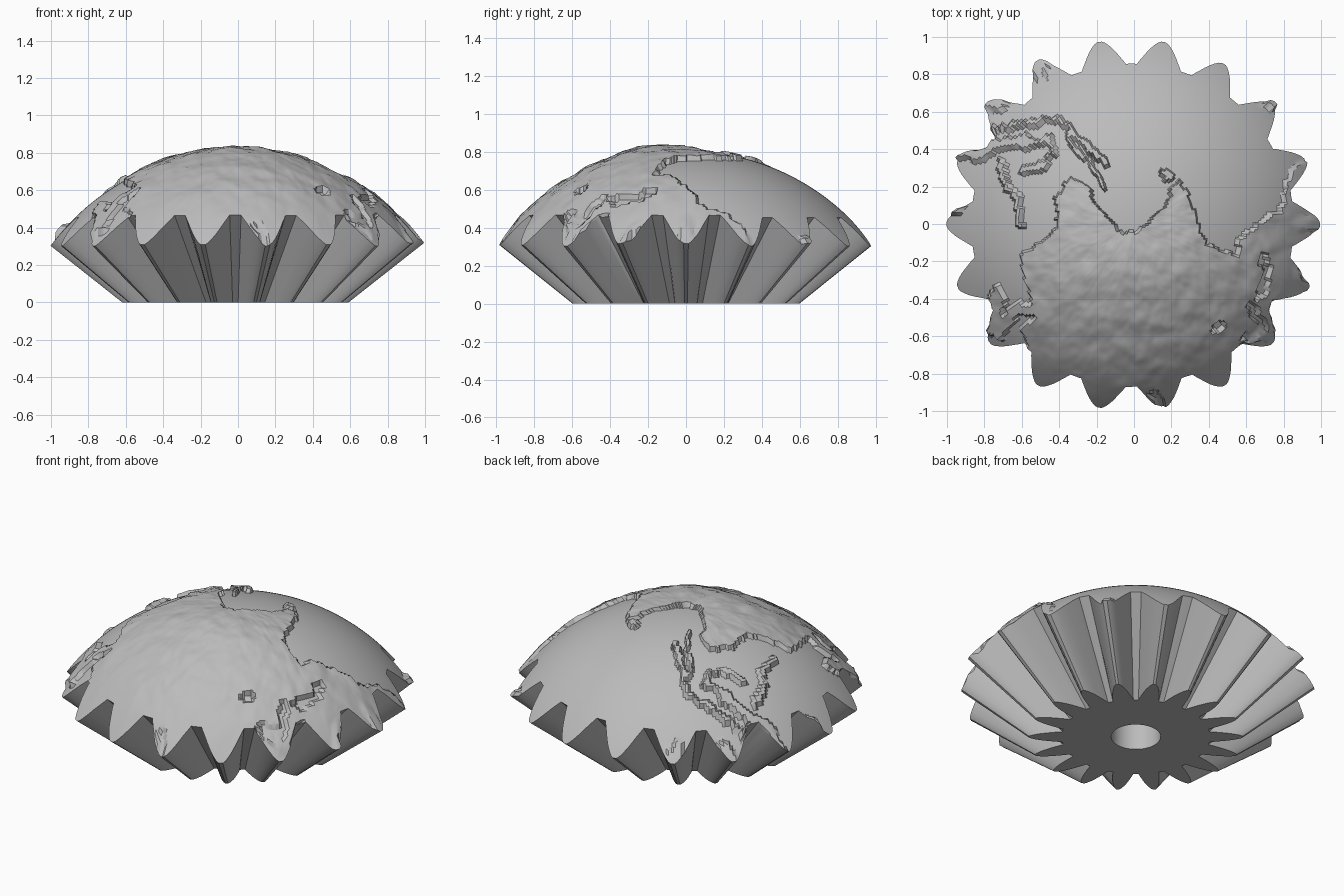
import bpy
import bmesh
import math
from mathutils import Vector, noise
from mathutils.geometry import intersect_point_line

default_cube = bpy.data.objects.get("Cube")
if default_cube:
    bpy.data.objects.remove(default_cube, do_unlink=True)

TEETH = 18
SPHERE_RADIUS = 1.224
AXIS_X = -0.014
SPHERE_CENTRE = Vector((AXIS_X, 0, -0.42))
ROOT, TIP = 0.857, 0.988           # tooth radii at the dome rim
BASE_ROOT, BASE_TIP = 0.42, 0.605  # tooth radii at the flat base
BORE_RADIUS, BORE_DEPTH = 0.14, 0.35
INNER_RINGS, TOOTH_RINGS = 56, 8

# Half of one tooth: degrees from its centre line, height from root to tip
half_tooth = [(0, 1), (.7, 1), (1.6, .94), (2.6, .83), (3.8, .67), (5, .48),
              (6.2, .28), (7.2, .13), (8, 0), (9, 0), (10, 0)]

# Mainland coast, going round the dome
mainland = [(-.52, -1.1), (-.57, -.66), (-.6, -.57), (-.5, -.45), (-.58, -.33),
            (-.6, -.16), (-.5, -.1), (-.4, -.02), (-.42, .14), (-.34, .24),
            (-.25, .2), (-.2, .11), (-.06, -.05), (.02, -.04), (.15, .08),
            (.24, .25), (.33, .05), (.39, -.11), (.55, -.17), (.55, -.08),
            (.63, -.02), (.72, .05), (.8, .1), (.8, .2), (.88, .34),
            (1.1, .3), (1.1, -.1), (.9, -.1), (.88, -.3), (1, -.36),
            (.72, -.42), (.75, -.6), (.55, -.64), (.5, -1.1)]

# Island chains: half width, then the path they follow
islands = [
    (.016, [(-.75, .5), (-.6, .53), (-.4, .56), (-.3, .46), (-.15, .32)]),
    (.013, [(-.35, .48), (-.32, .4), (-.24, .34), (-.16, .2)]),
    (.025, [(-.97, .37), (-.82, .36), (-.72, .42), (-.58, .45)]),
    (.02, [(-.6, .42), (-.44, .45), (-.43, .38), (-.52, .28), (-.58, .3)]),
    (.018, [(-.71, .33), (-.68, .2), (-.62, .15), (-.61, 0)]),
    (.035, [(-.72, -.36), (-.73, -.58), (-.62, -.45), (-.5, -.45)]),
    (.04, [(-.5, .87), (-.5, .8)]),
    (.04, [(-.8, .66), (-.72, .64)]),
    (.02, [(.16, .28), (.19, .25)]),
    (.02, [(-.95, .08), (-.93, .07)]),
    (.02, [(.73, .64), (.76, .65)]),
    (.02, [(.86, -.26), (.91, -.34)]),
    (.04, [(.9, 0), (1, 0)]),
]
# Inland seas, cut down to the dome
seas = [
    (.02, [(.68, -.17), (.7, -.28), (.66, -.38)]),
    (.025, [(.62, -.44), (.68, -.55), (.6, -.6)]),
    (.025, [(.43, -.56), (.45, -.54)]),
    (.02, [(.1, -.9), (.16, -.98)]),
]


def inside(p, outline):
    """Even-odd test of a point against an outline."""
    odd = False
    for (ax, ay), (bx, by) in zip(outline, outline[1:] + outline[:1]):
        if (ay > p.y) != (by > p.y) and p.x < ax + (p.y - ay) * (bx - ax) / (by - ay):
            odd = not odd
    return odd


def near(p, chains):
    """True where a point lies within the half width of any chain."""
    for width, path in chains:
        for a, b in zip(path, path[1:]):
            a, b = Vector(a), Vector(b)
            foot, t = intersect_point_line(p, a, b)
            foot = a.lerp(b, min(max(t, 0), 1))
            if (p - foot).length < width:
                return True
    return False


def relief(x, y):
    """Height of the land above the dome."""
    here = Vector((x, y, 0))
    wobble = noise.noise_vector(here * 22) * .02
    p = Vector((x + wobble.x, y + wobble.y))
    rough = noise.fractal(here * 9, 1, 2, 4)
    if near(p, seas):
        return 0
    if near(p, islands):
        return .024 + .008 * rough
    if not inside(p, mainland):
        return 0
    rim = min(1, max(0, (1 - here.length) / .3))
    peaks = math.exp(-((x - .05) ** 2 / .15 + (y + .25) ** 2 / .04))
    return max(.004, .01 + .014 * rim + .02 * peaks + .009 * rough * rim)


def on_dome(radius, angle):
    """Point on the dome, pushed out along its normal by the relief."""
    x, y = radius * math.cos(angle), radius * math.sin(angle)
    normal = Vector((x, y, math.sqrt(SPHERE_RADIUS ** 2 - radius ** 2))) / SPHERE_RADIUS
    return SPHERE_CENTRE + normal * (SPHERE_RADIUS + relief(x + AXIS_X, y))


def flat_ring(bm, radii, angles, z):
    return [bm.verts.new((AXIS_X + r * math.cos(a), r * math.sin(a), z))
            for r, a in zip(radii, angles)]


def bridge(bm, lower, upper):
    for i in range(len(lower)):
        j = (i + 1) % len(lower)
        bm.faces.new((lower[i], lower[j], upper[j], upper[i]))


# Tooth outline all round the gear
tooth = [(-d, h) for d, h in reversed(half_tooth[1:])] + half_tooth[:-1]
angles, heights = [], []
for k in range(TEETH):
    for d, h in tooth:
        angles.append(math.radians(k * 360 / TEETH + d))
        heights.append(h)

bm = bmesh.new()
count = len(angles)

# Base with its blind bore
bore_top = flat_ring(bm, [BORE_RADIUS] * count, angles, BORE_DEPTH)
bore_rim = flat_ring(bm, [BORE_RADIUS] * count, angles, 0)
base = flat_ring(bm, [BASE_ROOT + (BASE_TIP - BASE_ROOT) * h for h in heights], angles, 0)
bm.faces.new(bore_top)
bridge(bm, bore_top, bore_rim)
bridge(bm, bore_rim, base)

# Tooth flanks up to the rim, then the dome inward from the rim
previous = base
for ring in range(TOOTH_RINGS, 0, -1):
    share = ring / TOOTH_RINGS
    radii = [ROOT - .03 + (.03 + (TIP - ROOT) * h) * share for h in heights]
    current = [bm.verts.new(on_dome(r, a)) for r, a in zip(radii, angles)]
    bridge(bm, previous, current)
    previous = current
for ring in range(INNER_RINGS, 0, -1):
    radius = (ROOT - .03) * ring / INNER_RINGS
    current = [bm.verts.new(on_dome(radius, a)) for a in angles]
    bridge(bm, previous, current)
    previous = current
pole = bm.verts.new(on_dome(0, 0))
for i in range(count):
    bm.faces.new((previous[i], previous[(i + 1) % count], pole))
bmesh.ops.recalc_face_normals(bm, faces=bm.faces)

mesh = bpy.data.meshes.new("globe_gear")
bm.to_mesh(mesh)
bm.free()
gear = bpy.data.objects.new("globe_gear", mesh)
bpy.context.collection.objects.link(gear)

# One plain grey
grey = bpy.data.materials.new("plain grey")
grey.use_nodes = True
colour = (.5, .5, .5, 1)
grey.diffuse_color = colour
grey.node_tree.nodes["Principled BSDF"].inputs["Base Color"].default_value = colour
mesh.materials.append(grey)

bpy.ops.object.select_all(action="DESELECT")
gear.select_set(True)
bpy.context.view_layer.objects.active = gear
bpy.ops.object.shade_smooth_by_angle(angle=math.radians(30))
